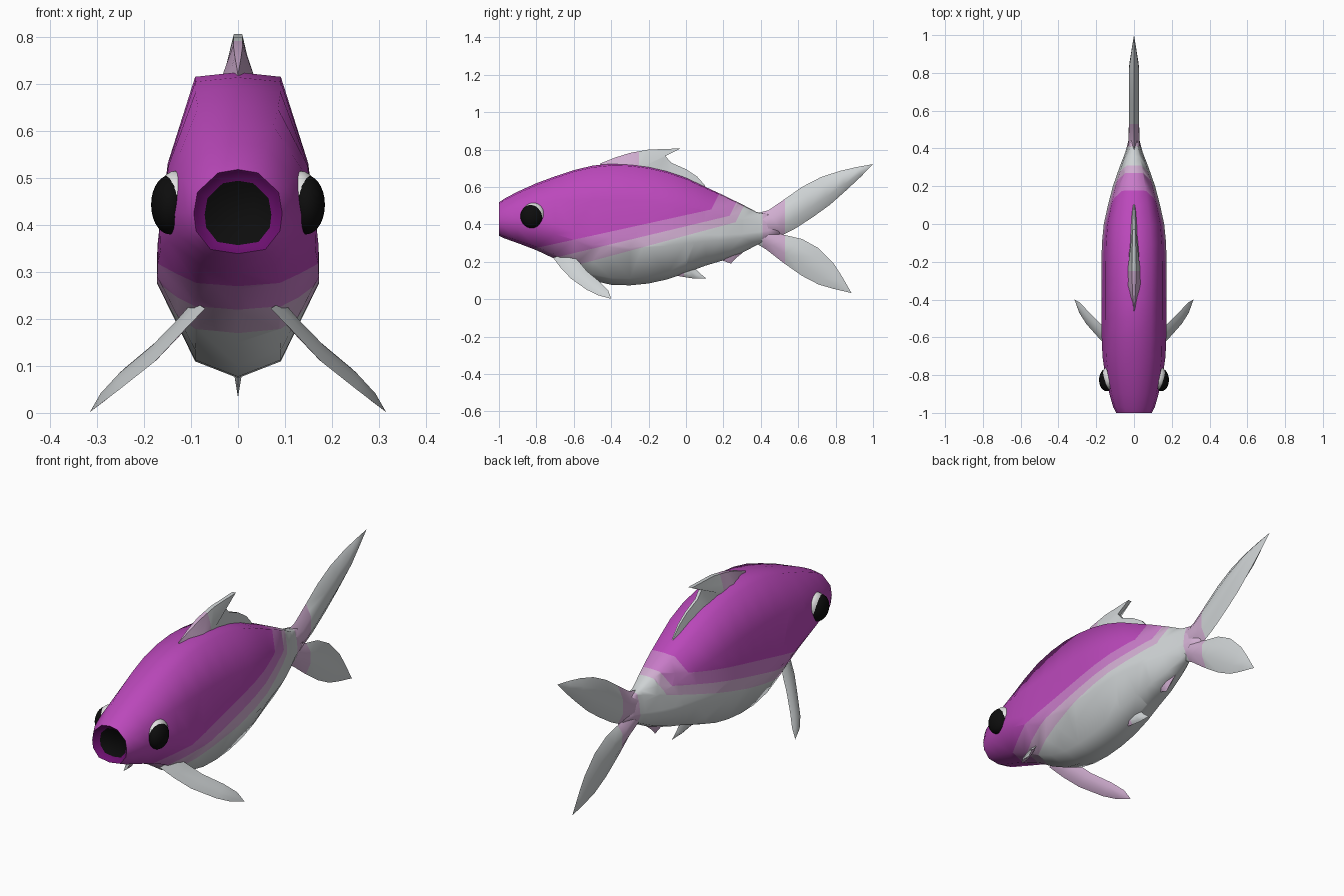
import bpy, bmesh, math
from mathutils import Vector

if "Cube" in bpy.data.objects:
    bpy.data.objects.remove(bpy.data.objects["Cube"])

def material(name, rgb):
    m = bpy.data.materials.new(name)
    m.diffuse_color = (*rgb, 1)
    m.use_nodes = True
    m.node_tree.nodes["Principled BSDF"].inputs["Base Color"].default_value = m.diffuse_color
    return m

MAGENTA = material("magenta", (0.50, 0.065, 0.50))
PINK = material("mid pink", (0.58, 0.20, 0.58))
PALE = material("pale pink", (0.63, 0.42, 0.63))
WHITE = material("silver white", (0.62, 0.65, 0.66))
DARK = material("mouth purple", (0.15, 0.005, 0.16))
BLACK = material("black", (0.004, 0.004, 0.004))
EYE_WHITE = material("eye white", (0.75, 0.75, 0.75))

def loft(bm, rings, cap_start=True, cap_end=True):
    """Skin a list of equally long point rings."""
    vs = [[bm.verts.new(p) for p in r] for r in rings]
    n = len(rings[0])
    for a, b in zip(vs, vs[1:]):
        for i in range(n):
            j = (i + 1) % n
            bm.faces.new((a[i], a[j], b[j], b[i]))
    if cap_start:
        bm.faces.new(vs[0])
    if cap_end:
        bm.faces.new(vs[-1])

def finish(bm, name, mats, rule, cuts=(), angle=75):
    """Clean, cut along colour borders, paint by rule and smooth."""
    bmesh.ops.remove_doubles(bm, verts=bm.verts[:], dist=1e-4)
    bmesh.ops.dissolve_degenerate(bm, edges=bm.edges[:], dist=1e-5)
    bmesh.ops.recalc_face_normals(bm, faces=bm.faces[:])
    for co, no in cuts:
        bmesh.ops.bisect_plane(bm, geom=bm.verts[:] + bm.edges[:] + bm.faces[:],
                               plane_co=co, plane_no=no)
    bm.normal_update()
    for f in bm.faces:
        f.material_index = rule(f.calc_center_median(), f.normal)
    me = bpy.data.meshes.new(name)
    bm.to_mesh(me)
    bm.free()
    for m in mats:
        me.materials.append(m)
    ob = bpy.data.objects.new(name, me)
    bpy.context.collection.objects.link(ob)
    bpy.ops.object.select_all(action='DESELECT')
    ob.select_set(True)
    bpy.context.view_layer.objects.active = ob
    bpy.ops.object.shade_smooth_by_angle(angle=math.radians(angle))
    return ob

# ---- body: half sections (x share, height share), round at mouth, slab-sided later
ROUND = [(0, 1), (.45, .96), (.92, .73), (1, .48), (.95, .27), (.62, .05), (0, 0)]
SLAB = [(0, 1), (.53, .985), (.87, .70), (1, .39), (1, .31), (.53, .055), (0, 0)]

def section(y, top, bottom, w):
    k = min(1, max(0, (y + 1) / 0.4))
    half = [((1 - k) * a[0] + k * b[0], (1 - k) * a[1] + k * b[1])
            for a, b in zip(ROUND, SLAB)]
    pts = half + [(-x, h) for x, h in half[-2:0:-1]]
    return [(x * w, y, bottom + h * (top - bottom)) for x, h in pts]

STATIONS = [  # y, top, bottom, half width
    (-.972, .494, .357, .071), (-.995, .513, .343, .089),  # mouth cavity
    (-1.0, .518, .339, .094), (-.97, .538, .325, .110), (-.9, .575, .300, .130),
    (-.8, .620, .262, .153), (-.7, .657, .215, .167), (-.6, .690, .150, .171),
    (-.5, .714, .100, .172), (-.4, .725, .077, .172), (-.3, .722, .074, .172),
    (-.2, .709, .084, .172), (-.1, .685, .106, .170), (0, .650, .140, .160),
    (.1, .602, .178, .138), (.2, .556, .208, .112), (.3, .507, .248, .077),
    (.38, .465, .290, .046), (.44, .455, .310, .030), (.50, .420, .340, .012)]
# colour borders: height and slope below, tilted limit toward the rear
BANDS = [(.45, .22, -.105), (.39, .24, .01), (.34, .27, .06)]

def body_colour(c, n):
    if c.y < -.971 and abs(c.x) < .03 and n.y < -.99:
        return 5
    if c.y < -.97 and n.dot(Vector((c.x, 0, c.z - .43))) < 0:
        return 4
    for i, (h, s, end) in enumerate(BANDS):
        if c.z > h + s * c.y and c.y - .5 * c.z < end:
            return i
    return 2 if c.y > .41 else 3

cuts = [((0, 0, h), (0, -s, 1)) for h, s, e in BANDS]
cuts += [((0, e, 0), (0, 1, -.5)) for h, s, e in BANDS] + [((0, .41, 0), (0, 1, 0))]
bm = bmesh.new()
loft(bm, [section(*s) for s in STATIONS])
finish(bm, "body", [MAGENTA, PINK, PALE, WHITE, DARK, BLACK], body_colour, cuts)

# ---- fins: stations of (leading point, trailing point, half thickness)
def fin(name, stations, rule=lambda c, n: 0, cuts=(), flip=1):
    mids = [(Vector(a) + Vector(b)) / 2 for a, b, t in stations]
    rings = []
    for i, (a, b, t) in enumerate(stations):
        a, b = Vector(a), Vector(b)
        axis = mids[min(i + 1, len(mids) - 1)] - mids[max(i - 1, 0)]
        n = axis.cross(b - a)
        n = n.normalized() * t if n.length > 1e-9 else Vector()
        ring = [a, a.lerp(b, .3) + n, a.lerp(b, .7) + n, b,
                a.lerp(b, .7) - n, a.lerp(b, .3) - n]
        rings.append([(p.x * flip, p.y, p.z) for p in ring])
    bm = bmesh.new()
    loft(bm, rings, True, stations[-1][2] > 0)
    return finish(bm, name, [WHITE, PALE], rule, cuts)

def flat(rows):
    return [((0, *a), (0, *b), t) for a, b, t in rows]

# tail lobes with a pale band at the root
tail_rule = lambda c, n: 1 if .41 < c.y < .53 else 0
tail_cuts = [((0, .41, 0), (0, 1, 0)), ((0, .53, 0), (0, 1, 0))]
fin("tail_upper_lobe", flat([
    ((.36, .455), (.40, .34), .030), ((.44, .475), (.52, .345), .028),
    ((.52, .53), (.58, .375), .027), ((.62, .60), (.68, .44), .027),
    ((.72, .652), (.77, .505), .027), ((.82, .685), (.86, .585), .025),
    ((.91, .706), (.935, .655), .012), ((1.0, .722), (1.0, .722), 0)]),
    tail_rule, tail_cuts)
fin("tail_lower_lobe", flat([
    ((.38, .295), (.40, .40), .026), ((.43, .265), (.52, .345), .026),
    ((.52, .195), (.62, .322), .022), ((.62, .125), (.71, .272), .016),
    ((.71, .078), (.79, .19), .010), ((.79, .055), (.835, .12), .007),
    ((.885, .033), (.885, .033), 0)]), tail_rule, tail_cuts)

# dorsal fin: wedge, wide at the back of the body, narrow on top
DORSAL = [((-.46, .725), (-.46, .69), .004), ((-.38, .757), (-.38, .70), .026),
          ((-.30, .782), (-.33, .70), .040), ((-.2, .800), (-.30, .69), .038),
          ((-.03, .806), (-.27, .69), .036), ((-.11, .765), (-.16, .67), .031),
          ((-.08, .73), (-.08, .64), .026), ((0, .695), (0, .61), .022),
          ((.06, .655), (.06, .58), .018), ((.10, .61), (.10, .56), .012),
          ((.12, .56), (.12, .55), .004)]
bm = bmesh.new()
loft(bm, [[(-.25 * t, *a), (.25 * t, *a), (t, *b), (-t, *b)] for a, b, t in DORSAL])
finish(bm, "dorsal_fin", [WHITE, PALE], lambda c, n: int(c.y < -.25),
       [((0, -.25, 0), (0, 1, 0))], 50)

# single belly fins
fin("anal_fin", flat([
    ((.11, .24), (.33, .29), .022), ((.15, .222), (.305, .25), .015),
    ((.20, .205), (.27, .222), .010), ((.24, .190), (.24, .190), 0)]),
    lambda c, n: int(c.y > .18), [((0, .18, 0), (0, 1, 0))])
fin("pelvic_fin", flat([
    ((-.10, .145), (.04, .20), .018), ((-.05, .125), (.05, .165), .014),
    ((.03, .112), (.075, .138), .008), ((.11, .110), (.11, .110), 0)]),
    lambda c, n: int(c.y < -.01), [((0, -.01, 0), (0, 1, 0))])

# paired fins and eyes
def ball(name, centre, scale, mat):
    bm = bmesh.new()
    bmesh.ops.create_uvsphere(bm, u_segments=24, v_segments=14, radius=1)
    for v in bm.verts:
        v.co = Vector(c + s * k for c, s, k in zip(centre, scale, v.co))
    finish(bm, name, [mat], lambda c, n: 0)

for side, s in (("left", -1), ("right", 1)):
    fin(side + "_pectoral_fin", [
        ((.070, -.71, .222), (.095, -.61, .24), .008),
        ((.122, -.67, .168), (.128, -.57, .198), .009),
        ((.176, -.615, .110), (.176, -.53, .150), .009),
        ((.252, -.53, .050), (.245, -.46, .092), .008),
        ((.290, -.47, .021), (.287, -.415, .045), .006),
        ((.315, -.40, .002), (.315, -.40, .002), 0)],
        lambda c, n: int(n.x * s < 0), flip=s)
    ball(side + "_eye_white", (.133 * s, -.816, .452), (.041, .062, .063), EYE_WHITE)
    ball(side + "_pupil", (.145 * s, -.825, .443), (.040, .060, .063), BLACK)
